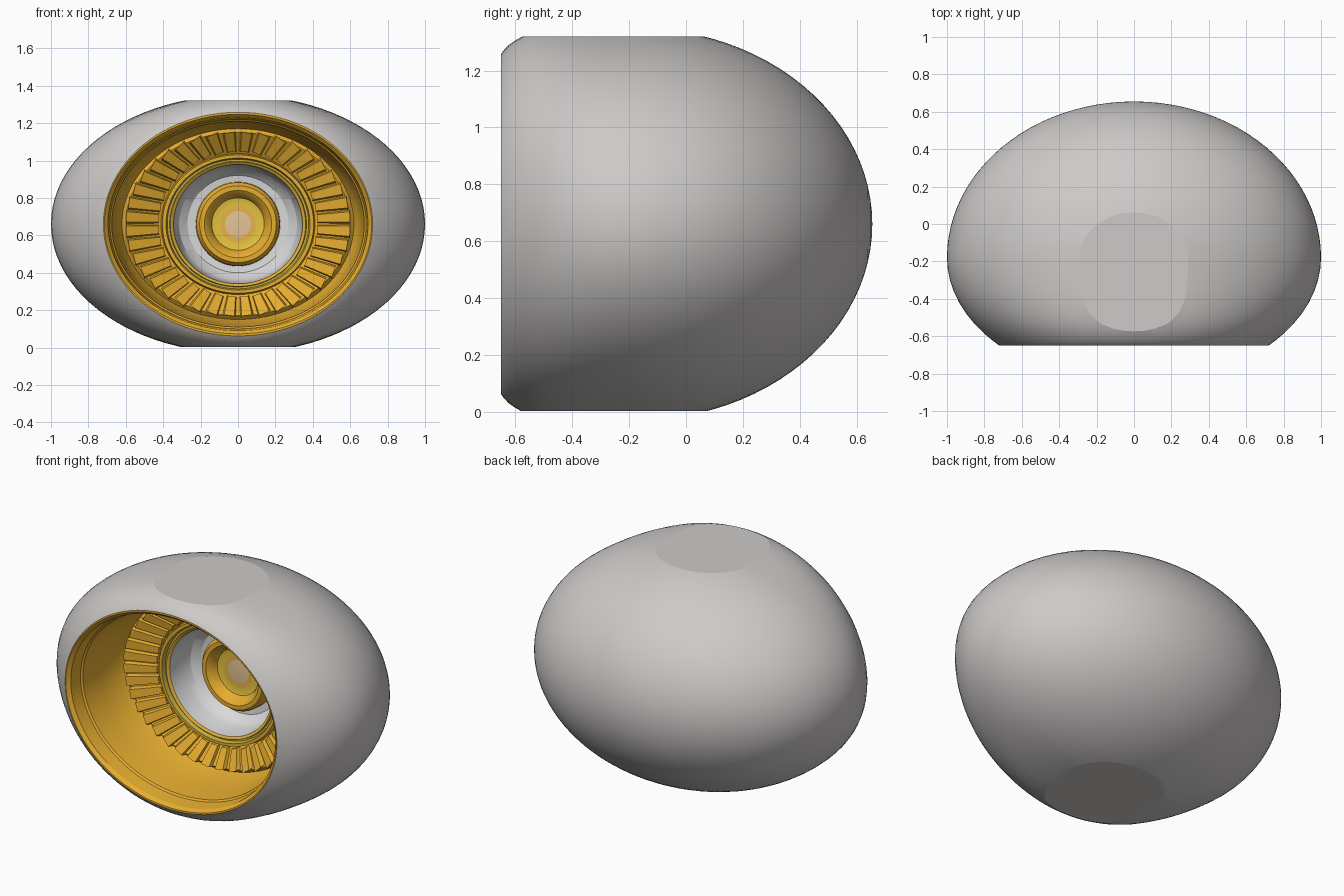
import bpy, bmesh, math
from mathutils import Vector

if "Cube" in bpy.data.objects:
    bpy.data.objects.remove(bpy.data.objects["Cube"])

CZ = 0.66   # height of the pod axis
SEG = 96


def material(name, rgb):
    m = bpy.data.materials.new(name)
    m.diffuse_color = (*rgb, 1)
    m.use_nodes = True
    m.node_tree.nodes["Principled BSDF"].inputs["Base Color"].default_value = m.diffuse_color
    return m


GREY = material("warm grey", (0.61, 0.59, 0.58))
GOLD = material("gold", (0.79, 0.42, 0.03))
OLIVE = material("olive gold", (0.55, 0.42, 0.06))
WHITE = material("off white", (0.70, 0.69, 0.70))
YELLOW = material("yellow", (0.80, 0.55, 0.05))
ORANGE = material("amber", (0.82, 0.47, 0.07))
PALE = material("pale tan", (0.78, 0.56, 0.30))


def loft(bm, rings):
    """Skin elliptical rings (half width, half height, y)."""
    rows = []
    for a, b, y in rings:
        rows.append([bm.verts.new((a * math.cos(t), y, CZ + b * math.sin(t)))
                     for t in (2 * math.pi * k / SEG for k in range(SEG))])
    for r, s in zip(rows, rows[1:]):
        for k in range(SEG):
            n = (k + 1) % SEG
            bm.faces.new((r[k], r[n], s[n], s[k]))
    bmesh.ops.remove_doubles(bm, verts=bm.verts[:], dist=1e-5)


def finish(bm, name, mat, angle=30):
    bm.normal_update()
    for f in bm.faces:
        f.smooth = True
    for e in bm.edges:
        if len(e.link_faces) == 2 and e.calc_face_angle(0) > math.radians(angle):
            e.smooth = False
    # big flat caps stay flat
    for f in bm.faces:
        if len(f.verts) > 6:
            f.smooth = False
            for e in f.edges:
                e.smooth = False
    me = bpy.data.meshes.new(name)
    bm.to_mesh(me)
    bm.free()
    me.materials.append(mat)
    ob = bpy.data.objects.new(name, me)
    bpy.context.collection.objects.link(ob)
    return ob


def lathe(name, mat, rings):
    bm = bmesh.new()
    loft(bm, rings)
    return finish(bm, name, mat)


# Outer shell: egg-like body, rounded at the back, open at the front
rings = []
for k in range(25):
    p = math.pi / 2 * (1 - k / 24)
    c = max(math.cos(p), 0) if k else 0
    rings.append((c, 0.69 * c, -0.18 + 0.835 * math.sin(p)))
for y, b in ((-0.24, .69), (-0.30, .69), (-0.36, .69), (-0.42, .689), (-0.48, .684),
             (-0.53, .676), (-0.57, .662), (-0.60, .646), (-0.625, .628),
             (-0.64, .612), (-0.65, .598)):
    a = math.sqrt(1 - ((y + 0.18) / 0.677) ** 2)
    rings.append((a, b, y))
lip = rings[-1]
bm = bmesh.new()
loft(bm, rings)
# Flat top and flat base
for z, n in ((1.32, 1), (0.003, -1)):
    cut = bmesh.ops.bisect_plane(bm, geom=bm.verts[:] + bm.edges[:] + bm.faces[:], dist=1e-6,
                                 plane_co=(0, 0, z), plane_no=(0, 0, n), clear_outer=True)
    edges = [g for g in cut["geom_cut"] if isinstance(g, bmesh.types.BMEdge)]
    for f in bmesh.ops.edgeloop_fill(bm, edges=edges)["faces"]:
        f.normal_update()
        if f.normal.z * n < 0:
            f.normal_flip()
finish(bm, "outer_shell", GREY)

# Gold cavity wall, gutter and sloping rib floor
lathe("cavity_wall", GOLD, [lip, (.715, .587, -.65), (.695, .57, -.63), (.685, .56, -.55),
                            (.675, .55, -.54), (.662, .54, -.40), (.645, .525, -.26),
                            (.62, .51, -.21), (.60, .49, -.23), (.41, .375, -.15)])

# Radial ribs
COUNT = 40
bm = bmesh.new()
for k in range(COUNT):
    t = 2 * math.pi * (k + .5) / COUNT
    c, s = math.cos(t), math.sin(t)
    inner = Vector((.425 * c, -.15, CZ + .387 * s))
    outer = Vector((.60 * c, -.225, CZ + .49 * s))
    d = outer - inner
    side = Vector((-d.z, 0, d.x)).normalized()
    lift = Vector((0, -.03, 0))
    v = []
    for p, w in ((inner, .027), (outer, .037)):
        for q, u in ((p, -w), (p + lift, -w * .75), (p + lift, w * .75), (p, w)):
            v.append(bm.verts.new(q + side * u))
    for i in range(3):
        bm.faces.new((v[i], v[i + 1], v[i + 5], v[i + 4]))
    bm.faces.new((v[3], v[2], v[1], v[0]))
    bm.faces.new((v[4], v[5], v[6], v[7]))
    bm.faces.new((v[0], v[4], v[7], v[3]))
bmesh.ops.recalc_face_normals(bm, faces=bm.faces[:])
finish(bm, "radial_ribs", GOLD)

# Collar between ribs and white dish
lathe("collar", GOLD, [(.412, .377, -.15), (.405, .37, -.19), (.385, .353, -.19)])
lathe("collar_groove", OLIVE, [(.385, .353, -.19), (.378, .346, -.165), (.366, .336, -.165)])
lathe("collar_inner", GOLD, [(.366, .336, -.165), (.362, .333, -.18), (.345, .319, -.17)])

# White dish
lathe("white_dish", WHITE, [(.345, .319, -.17), (.335, .31, -.06), (.315, .295, -.01),
                            (.27, .26, .025), (.22, .22, .03)])

# Centre button
lathe("button_ring", GOLD, [(.225, .225, .03), (.222, .222, -.03), (.205, .205, -.055),
                            (.18, .18, -.055), (.155, .155, -.035), (.14, .14, 0)])
lathe("button_face", YELLOW, [(.14, .14, 0), (.12, .12, .005), (.095, .095, .005)])
lathe("button_halo", ORANGE, [(.095, .095, .005), (.07, .07, .005)])
lathe("button_core", PALE, [(.07, .07, .005), (.03, .03, .003), (0, 0, .002)])
